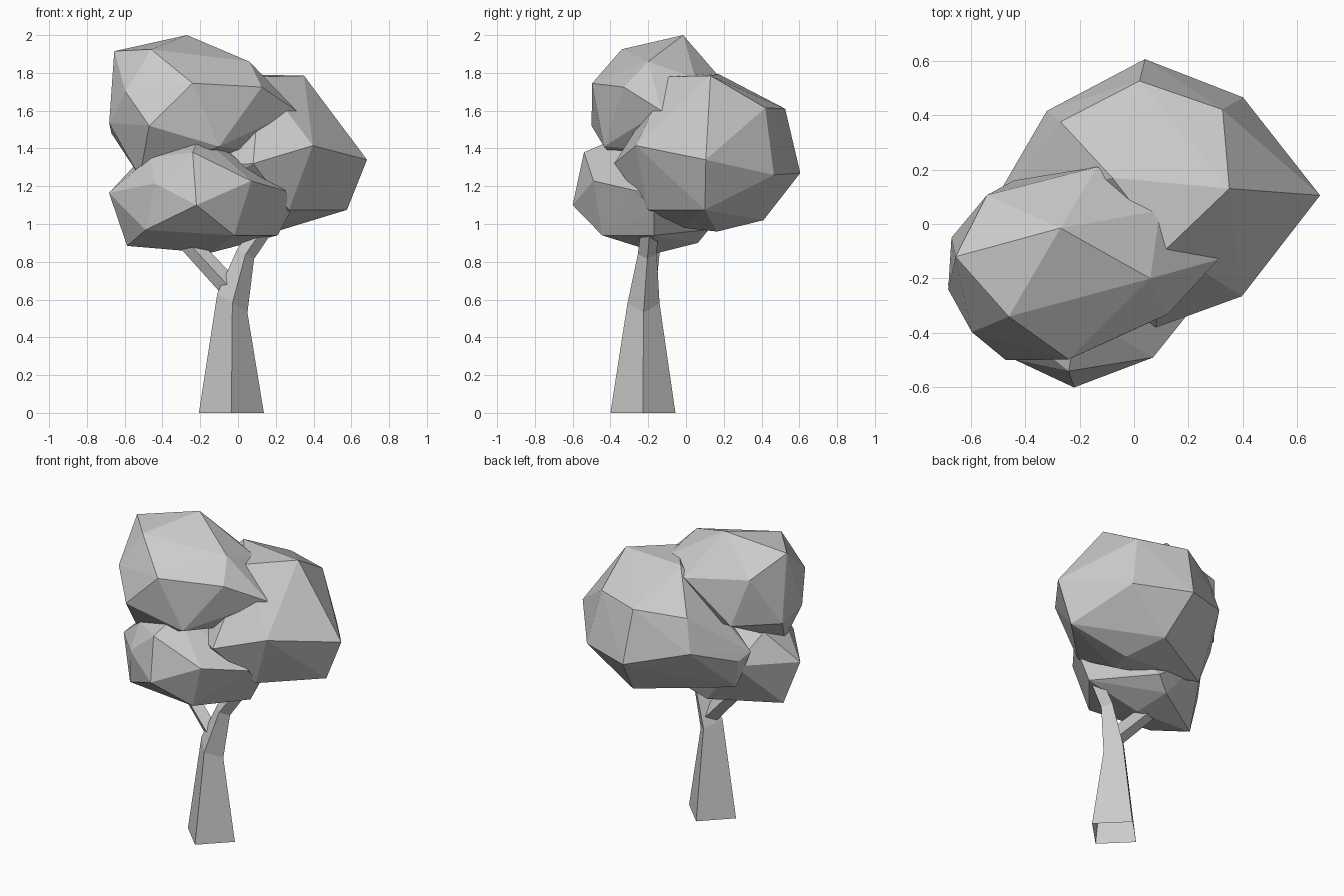
import bpy, bmesh
from mathutils import Vector


def finish(name, bm):
    bmesh.ops.recalc_face_normals(bm, faces=bm.faces)
    mesh = bpy.data.meshes.new(name)
    bm.to_mesh(mesh)
    bm.free()
    bpy.context.collection.objects.link(bpy.data.objects.new(name, mesh))


def foliage(name, points):
    """Faceted clump: convex hull around a few corner points."""
    bm = bmesh.new()
    for p in points:
        bm.verts.new(p)
    bmesh.ops.convex_hull(bm, input=bm.verts)
    loose = [v for v in bm.verts if not v.link_faces]
    bmesh.ops.delete(bm, geom=loose, context='VERTS')
    finish(name, bm)


def limb(name, sections):
    """Open four-sided limb; section = centre, half width along x (with z tilt), half depth along y."""
    bm = bmesh.new()
    rings = []
    for c, wx, tilt, wy in sections:
        side, deep, c = Vector((wx, 0, tilt)), Vector((0, wy, 0)), Vector(c)
        rings.append([bm.verts.new(c + o) for o in (side, deep, -side, -deep)])
    for a, b in zip(rings, rings[1:]):
        for i in range(4):
            j = (i + 1) % 4
            bm.faces.new((a[i], a[j], b[j], b[i]))
    finish(name, bm)


# Trunk bending to the right, and a side branch to the left
limb("trunk", [
    ((-.035, -.228, 0), .172, 0, .172),
    ((-.03, -.225, .58), .08, -.05, .085),
    ((.04, -.205, .84), .045, -.025, .05),
    ((.15, -.19, 1.0), .04, -.03, .045),
])
limb("branch", [
    ((-.03, -.205, .65), .035, .045, .045),
    ((-.30, -.17, .94), .035, .035, .04),
])

# Upper left clump
foliage("upper_foliage", [
    (-.27, -.015, 2.0), (-.655, -.12, 1.915), (-.46, -.34, 1.925),
    (-.595, -.397, 1.70), (-.47, -.50, 1.52), (-.24, -.497, 1.745),
    (.06, -.20, 1.86), (.125, -.33, 1.725), (.095, .05, 1.77),
    (-.134, .21, 1.74), (-.54, .106, 1.79), (-.67, -.05, 1.48),
    (-.682, -.24, 1.535), (-.10, -.434, 1.41), (.31, -.13, 1.60),
    (-.52, -.29, 1.25), (-.44, .16, 1.48), (.15, -.06, 1.38),
])

# Lower front clump
foliage("lower_foliage", [
    (-.22, -.60, 1.10), (-.24, -.54, 1.38), (.07, -.49, 1.228),
    (-.44, -.497, 1.215), (-.49, -.43, .968), (-.02, -.444, .94),
    (-.587, -.18, .884), (-.148, -.148, .847), (.21, -.17, .94),
    (.254, -.26, 1.175), (.275, -.17, 1.06), (-.683, -.22, 1.165),
    (-.20, -.33, 1.47), (-.465, -.36, 1.35), (-.44, .12, 1.2),
    (-.2, .063, .90), (-.1, .12, .97), (.1, -.1, 1.3), (-.5, -.1, 1.36),
])

# Large rear right clump
foliage("rear_foliage", [
    (.04, .605, 1.27), (.40, .465, 1.26), (.02, .525, 1.61),
    (.325, .42, 1.615), (.35, .13, 1.785), (.683, .105, 1.34),
    (.396, -.265, 1.415), (.577, .10, 1.075), (.27, -.20, 1.075),
    (.08, -.38, 1.32), (-.27, .375, 1.57), (-.32, .415, 1.36),
    (.12, -.09, 1.78), (-.08, .17, 1.795), (.10, .41, 1.02),
    (.20, .164, .96), (.15, -.01, .98), (-.43, .09, 1.05),
    (-.48, .14, 1.25), (-.51, .05, 1.29),
])
